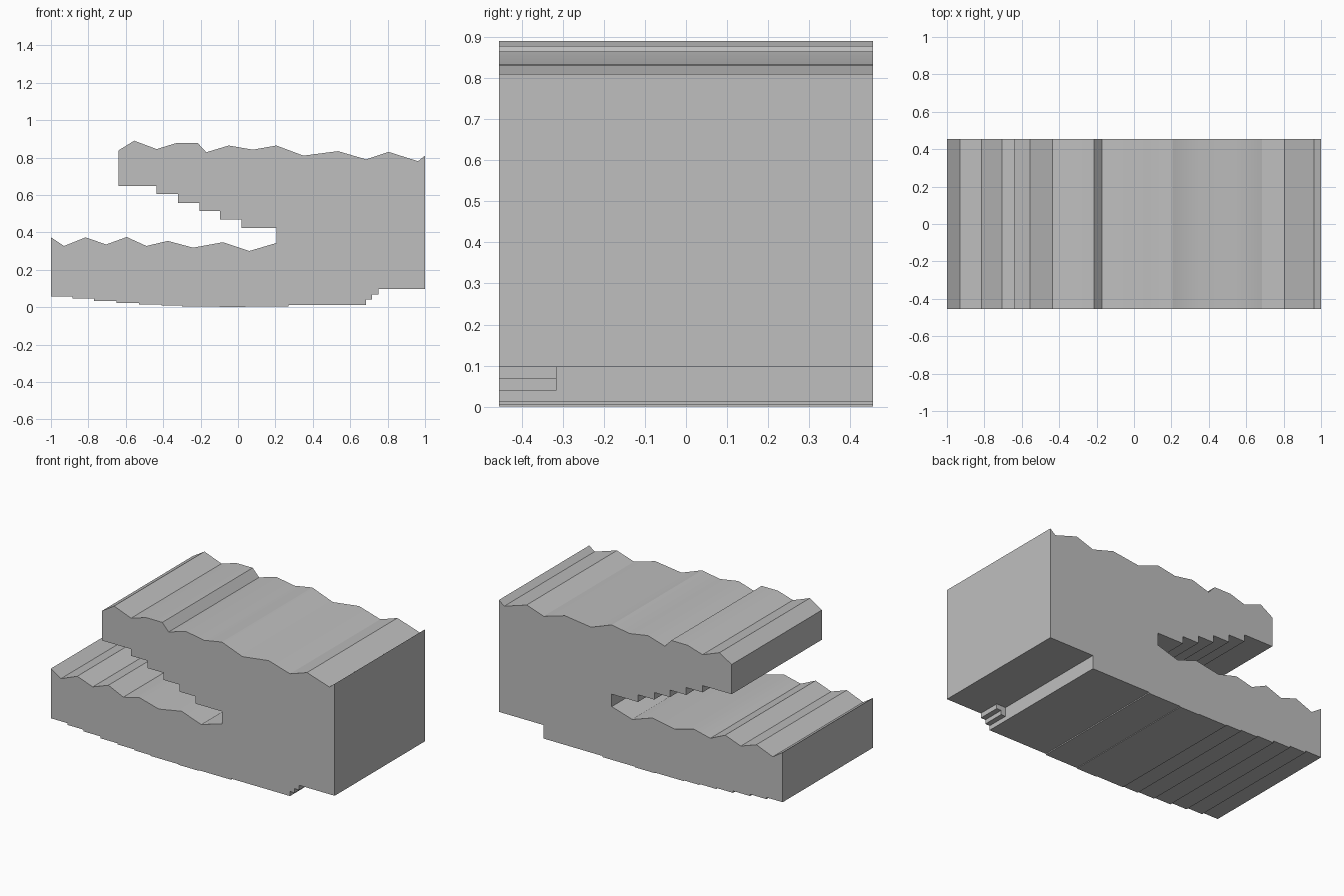
import bpy, bmesh, math

default = bpy.data.objects.get("Cube")
if default:
    bpy.data.objects.remove(default, do_unlink=True)

HALF = 0.455

grey = bpy.data.materials.new("plain grey")
grey.use_nodes = True
colour = (0.52, 0.52, 0.52, 1)
grey.diffuse_color = colour
grey.node_tree.nodes["Principled BSDF"].inputs["Base Color"].default_value = colour


def stairs(points):
    """Treads from a list of corner points: run along x first, then step in z."""
    path = [points[0]]
    for x, z in points[1:]:
        path += [(x, path[-1][1]), (x, z)]
    return path


def extrude_profile(name, profile, y0, y1):
    """Solid made by sweeping an x-z outline from y0 to y1."""
    bm = bmesh.new()
    face = bm.faces.new([bm.verts.new((x, y0, z)) for x, z in profile])
    swept = bmesh.ops.extrude_face_region(bm, geom=[face])["geom"]
    verts = [v for v in swept if isinstance(v, bmesh.types.BMVert)]
    bmesh.ops.translate(bm, verts=verts, vec=(0, y1 - y0, 0))
    bmesh.ops.recalc_face_normals(bm, faces=bm.faces)
    mesh = bpy.data.meshes.new(name)
    bm.to_mesh(mesh)
    bm.free()
    mesh.materials.append(grey)
    obj = bpy.data.objects.new(name, mesh)
    bpy.context.collection.objects.link(obj)
    bpy.ops.object.select_all(action="DESELECT")
    obj.select_set(True)
    bpy.context.view_layer.objects.active = obj
    bpy.ops.object.shade_smooth_by_angle(angle=math.radians(30))
    return obj


# Wavy top, left to right
top = [(-.64, .837), (-.555, .89), (-.435, .845), (-.33, .877), (-.215, .877),
       (-.17, .828), (-.05, .864), (.08, .842), (.205, .864), (.35, .81),
       (.535, .834), (.685, .79), (.805, .83), (.963, .78), (1, .81)]

# Shallow stepped underside, left to right
underside = stairs([(-1, .056), (-.885, .045), (-.77, .034), (-.65, .022),
                    (-.53, .015), (-.41, .009), (-.3, .004), (-.1, 0),
                    (.04, .004), (.27, .011), (.685, .097)])

# Wavy floor of the opening, inner end to outer end
floor = [(.205, .343), (.06, .3), (-.08, .347), (-.24, .318), (-.375, .354),
         (-.49, .327), (-.595, .375), (-.705, .335), (-.815, .373),
         (-.93, .327), (-1, .373)]

# Stepped roof of the opening, outer end to inner end
roof = stairs([(-.64, .648), (-.435, .605), (-.32, .558), (-.205, .513),
               (-.095, .468), (.02, .422)]) + [(.205, .422)]

outline = top + [(1, .097)] + underside[::-1] + floor[::-1] + roof[::-1]
extrude_profile("body", outline, -HALF, HALF)

# Small steps at the front of the underside ledge
steps = [(.685, .097), (.685, .04), (.717, .04), (.717, .067), (.75, .067), (.75, .097)]
extrude_profile("small_steps", steps, -HALF, -.315)
